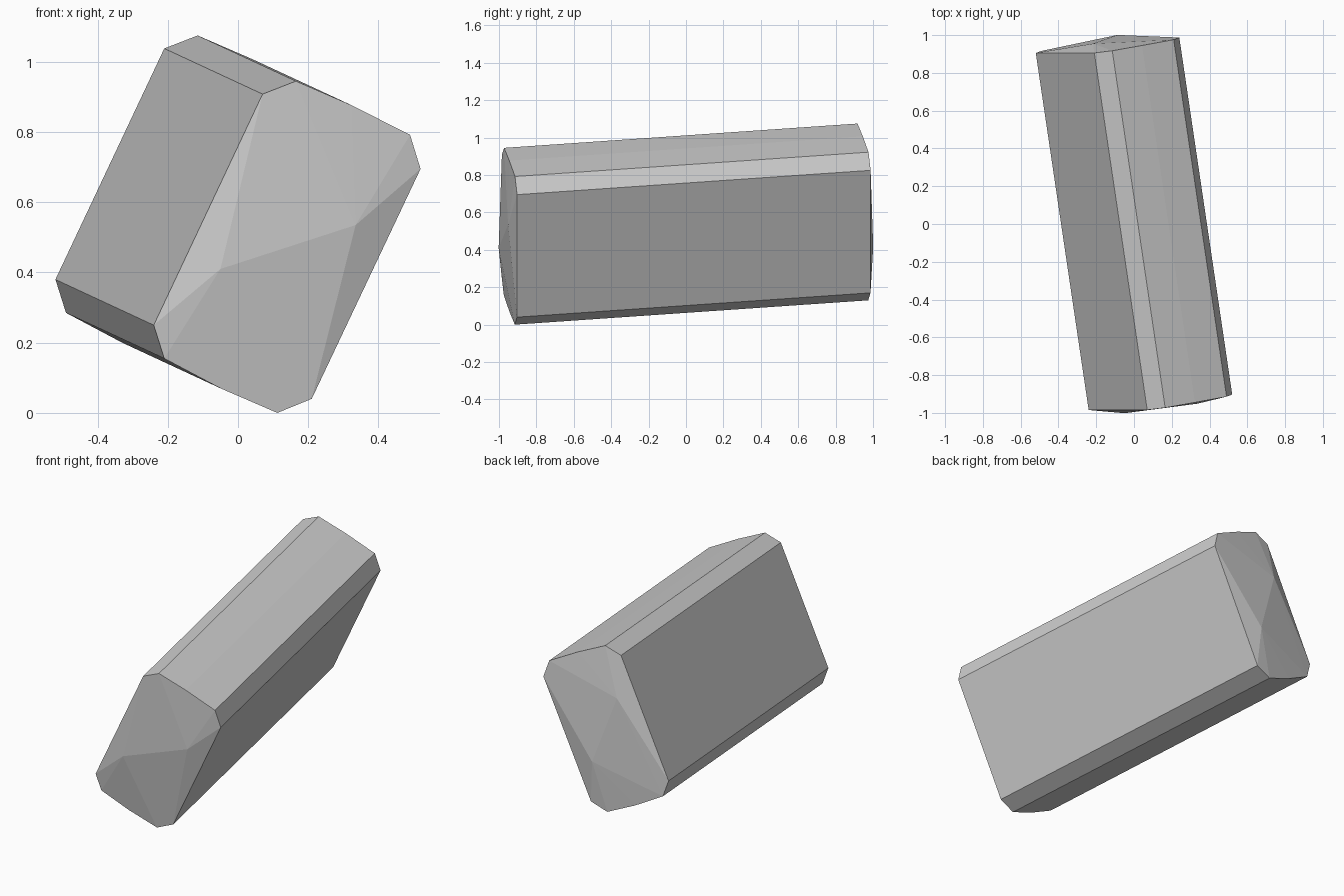
import bpy, bmesh
from mathutils import Vector

if "Cube" in bpy.data.objects:
    bpy.data.objects.remove(bpy.data.objects["Cube"])

grey = bpy.data.materials.new("plain grey")
grey.diffuse_color = (0.6, 0.6, 0.6, 1)
grey.use_nodes = True
grey.node_tree.nodes["Principled BSDF"].inputs["Base Color"].default_value = grey.diffuse_color

# Chamfered rectangular outline of the front end (x, z), with slightly bowed short sides
OUTLINE = [(0.07, 0.908), (0.165, 0.945), (0.322, 0.877), (0.49, 0.792), (0.52, 0.695),
           (0.21, 0.04), (0.112, 0.0), (-0.05, 0.07), (-0.21, 0.155), (-0.24, 0.25)]
AXIS = Vector((-0.28, 1.89, 0.13))      # tilted long axis of the block


def end_point(x, z, bulge=0.0):
    """Point on the front end plane, square to the axis, pushed outwards by bulge."""
    return Vector((x, -0.932 + 0.148 * x - 0.069 * z - bulge, z))


front = [end_point(x, z) for x, z in OUTLINE]
back = [p + AXIS for p in front]

# Low ridge on each end
front_ridge = [end_point(-0.05, 0.41, 0.034), end_point(0.335, 0.535, 0.032)]
back_ridge = [end_point(0.063, 0.675, -0.034) + AXIS, end_point(0.193, 0.285, -0.034) + AXIS]

# Closed faceted block around the two outlines and ridges
bm = bmesh.new()
for p in front + back + front_ridge + back_ridge:
    bm.verts.new(p)
bmesh.ops.convex_hull(bm, input=bm.verts)
bmesh.ops.recalc_face_normals(bm, faces=bm.faces)
mesh = bpy.data.meshes.new("chamfered_block")
bm.to_mesh(mesh)
bm.free()
mesh.materials.append(grey)
block = bpy.data.objects.new("chamfered_block", mesh)
bpy.context.collection.objects.link(block)
